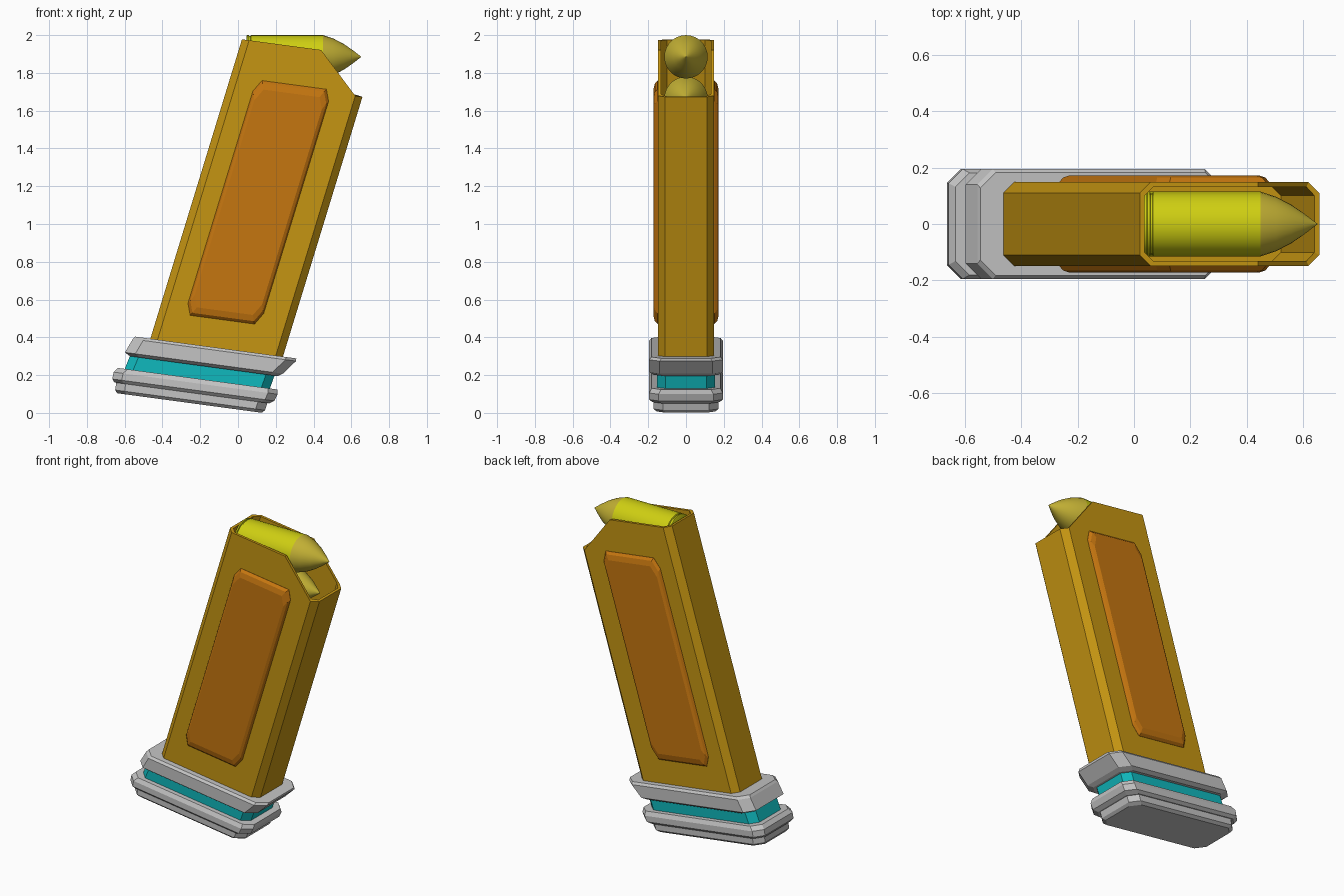
import bpy, bmesh
from math import cos, sin, pi, radians

if "Cube" in bpy.data.objects:
    bpy.data.objects.remove(bpy.data.objects["Cube"])


def material(name, rgb):
    m = bpy.data.materials.new(name)
    m.use_nodes = True
    m.diffuse_color = (*rgb, 1)
    m.node_tree.nodes["Principled BSDF"].inputs["Base Color"].default_value = (*rgb, 1)
    return m


gold = material("gold body", (0.56, 0.30, 0.006))
orange = material("orange panel", (0.56, 0.18, 0.005))
grey = material("grey plate", (0.55, 0.55, 0.55))
teal = material("teal band", (0.005, 0.48, 0.51))
yellow = material("yellow case", (0.62, 0.62, 0.006))
olive = material("dull yellow tip", (0.55, 0.44, 0.035))


def slant(u, y, v):
    """Leaning frame: u runs front to back, v runs up the magazine."""
    return (u + 0.306 * v, y, v - 0.135 * u)


def octagon(a0, a1, b0, b1, ca, cb):
    """Rectangle with chamfered corners."""
    return [(a0 + ca, b0), (a1 - ca, b0), (a1, b0 + cb), (a1, b1 - cb),
            (a1 - ca, b1), (a0 + ca, b1), (a0, b1 - cb), (a0, b0 + cb)]


def loft(name, rings, mat, smooth=False):
    """Skin equal-length rings of points and cap both ends."""
    bm = bmesh.new()
    loops = [[bm.verts.new(p) for p in ring] for ring in rings]
    for a, b in zip(loops, loops[1:]):
        for i in range(len(a)):
            j = (i + 1) % len(a)
            bm.faces.new((a[i], a[j], b[j], b[i]))
    bm.faces.new(loops[0])
    bm.faces.new(loops[-1])
    bmesh.ops.recalc_face_normals(bm, faces=bm.faces[:])
    mesh = bpy.data.meshes.new(name)
    bm.to_mesh(mesh)
    bm.free()
    mesh.materials.append(mat)
    ob = bpy.data.objects.new(name, mesh)
    bpy.context.collection.objects.link(ob)
    if smooth:
        bpy.ops.object.select_all(action='DESELECT')
        ob.select_set(True)
        bpy.context.view_layer.objects.active = ob
        bpy.ops.object.shade_smooth_by_angle(angle=radians(35))
    return ob


def plate(name, sections, chamfer, mat):
    """Stack of chamfered outlines: height, front-back range, half width."""
    loft(name, [[slant(u, y, v) for u, y in octagon(u0, u1, -w, w, chamfer, chamfer)]
                for v, u0, u1, w in sections], mat)


# Base plates and band
plate("foot_plate", [(0.017, -0.645, 0.12, 0.155), (0.032, -0.66, 0.133, 0.172),
                     (0.08, -0.668, 0.135, 0.172)], 0.05, grey)
plate("lower_plate", [(0.07, -0.675, 0.145, 0.178), (0.086, -0.692, 0.166, 0.195),
                      (0.122, -0.696, 0.172, 0.195), (0.146, -0.68, 0.165, 0.182)], 0.05, grey)
plate("band", [(0.14, -0.645, 0.124, 0.153), (0.225, -0.637, 0.128, 0.153)], 0.045, teal)
plate("upper_plate", [(0.214, -0.638, 0.145, 0.172), (0.23, -0.669, 0.167, 0.195),
                      (0.303, -0.65, 0.214, 0.195), (0.317, -0.643, 0.212, 0.183)], 0.055, grey)

# Hollow body, its mouth cut down on a slope at the front
SLOPE_START, TOP, FRONT_TOP = -0.142, 1.902, 1.692


def mouth(u):
    return max(FRONT_TOP, min(TOP, TOP - (u - SLOPE_START) * 0.86))


def body_ring(height, inset):
    w = 0.149 - inset
    c = 0.038 - inset * 0.4
    pts = octagon(-0.561 + inset, 0.141 - inset, -w, w, c, c)
    pts.insert(5, (SLOPE_START, w))
    pts.insert(1, (SLOPE_START, -w))
    return [slant(u, y, height(u)) for u, y in pts]


loft("body", [body_ring(lambda u: 0.3, 0), body_ring(mouth, 0),
              body_ring(mouth, 0.017), body_ring(lambda u: 1.3, 0.017)], gold)

# Raised grip panel on each side
for side, label in ((-1, "front"), (1, "back")):
    rings = []
    for y, du, dv in ((0.14, 0, 0), (0.15, 0, 0), (0.165, 0.008, 0.014), (0.173, 0.022, 0.045)):
        outline = octagon(-0.425 + du, -0.024 - du, 0.463 + dv, 1.706 - dv, 0.03, 0.06)
        rings.append([slant(u, side * y, v) for u, v in outline])
    loft(label + "_panel", rings, orange)


# Rounds lying level, stacked along the lean
def lathe(name, profile, dx, z, mat):
    angles = [2 * pi * i / 28 for i in range(28)]
    loft(name, [[(x + dx, r * cos(a), z + r * sin(a)) for a in angles]
                for x, r in profile], mat, True)


for i, label in enumerate(("top", "second")):
    dx, z = -0.067 * i, 1.885 - 0.22 * i
    lathe(label + "_case", [(0.045, 0.11), (0.048, 0.115), (0.057, 0.115), (0.059, 0.109),
                            (0.065, 0.109), (0.068, 0.115), (0.45, 0.115)], dx, z, yellow)
    lathe(label + "_tip", [(0.45, 0.115), (0.505, 0.097), (0.56, 0.068),
                           (0.605, 0.037), (0.652, 0.001)], dx, z, olive)
